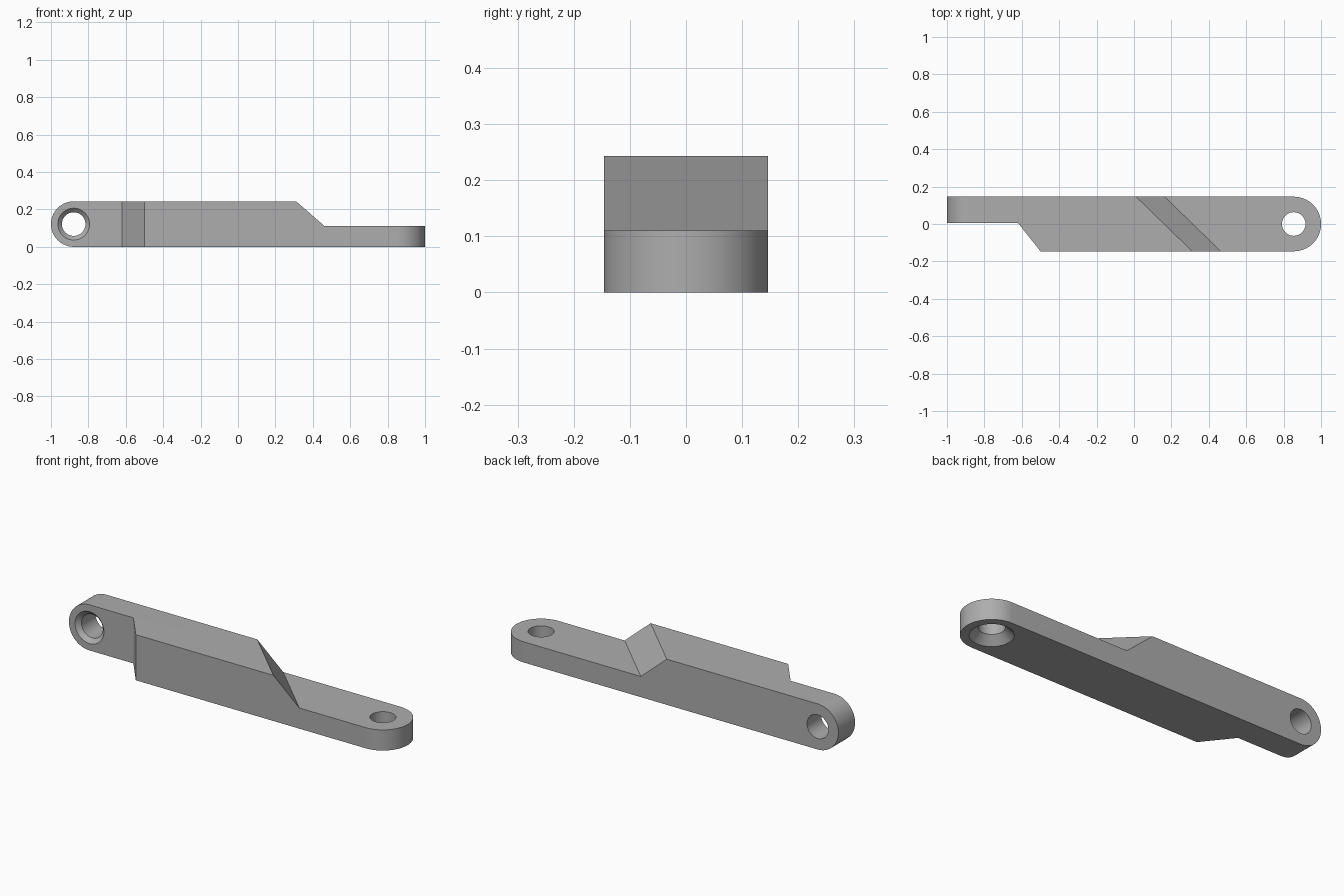
import bpy
import bmesh
import math
from mathutils import Vector

if "Cube" in bpy.data.objects:
    bpy.data.objects.remove(bpy.data.objects["Cube"])

WIDTH, HEIGHT = 0.146, 0.243      # half depth and full height
THIN_Y, THIN_Z = 0.005, 0.11      # where the two thinned ends start
LEFT_X, RIGHT_X = -0.8785, 0.854  # hole centres

grey = bpy.data.materials.new("grey")
grey.use_nodes = True
grey.diffuse_color = (0.42, 0.42, 0.42, 1)
grey.node_tree.nodes["Principled BSDF"].inputs["Base Color"].default_value = (0.42, 0.42, 0.42, 1)


def solid(name, rings):
    """Closed solid skinned through matching rings of points."""
    bm = bmesh.new()
    loops = [[bm.verts.new(p) for p in ring] for ring in rings]
    n = len(loops[0])
    for a, b in zip(loops, loops[1:]):
        for i in range(n):
            j = (i + 1) % n
            bm.faces.new((a[i], a[j], b[j], b[i]))
    bm.faces.new(loops[0][::-1])
    bm.faces.new(loops[-1])
    bmesh.ops.recalc_face_normals(bm, faces=bm.faces)
    mesh = bpy.data.meshes.new(name)
    bm.to_mesh(mesh)
    bm.free()
    mesh.materials.append(grey)
    obj = bpy.data.objects.new(name, mesh)
    bpy.context.collection.objects.link(obj)
    return obj


def arc(cx, cy, r, start, end, steps=40):
    angles = [math.radians(start + (end - start) * i / steps) for i in range(steps + 1)]
    return [(cx + r * math.cos(a), cy + r * math.sin(a)) for a in angles]


def drill(name, centre, axis, steps):
    """Stepped round cutter; steps are (distance along axis, radius)."""
    axis = Vector(axis)
    u = axis.orthogonal().normalized()
    v = axis.cross(u)
    rings = [[Vector(centre) + axis * d + u * x + v * y
              for x, y in arc(0, 0, r, 0, 360, 64)[:-1]] for d, r in steps]
    return solid(name, rings)


def combine(target, cutter, operation):
    cutter.hide_render = True
    bpy.context.view_layer.objects.active = target
    mod = target.modifiers.new(operation, "BOOLEAN")
    mod.operation, mod.solver, mod.object = operation, "EXACT", cutter
    bpy.ops.object.modifier_apply(modifier=mod.name)
    bpy.data.objects.remove(cutter)


# Plan outline: thinned left end, angled shoulder, round right end
plan = [(-1.1, WIDTH), (-1.1, THIN_Y), (-0.62, THIN_Y), (-0.5, -WIDTH)]
plan += arc(RIGHT_X, 0, WIDTH, -90, 90)
bar = solid("link_bar", [[(x, y, z) for x, y in plan] for z in (0, HEIGHT)])

# Side outline: rounds the left end
side = [(1.1, 0), (1.1, HEIGHT)] + arc(LEFT_X, HEIGHT / 2, HEIGHT / 2, 90, 270)
combine(bar, solid("side_outline", [[(x, y, z) for x, z in side] for y in (-0.3, 0.3)]), "INTERSECT")

# Skewed ramp that lowers the right end
SLOPE = 0.153 / (HEIGHT - THIN_Z)
top = HEIGHT + 0.1
rings = []
for y in (-0.2, 0.2):
    foot = 0.314 - 1.027 * y
    foot_x = foot
    rings.append([(foot_x, y, THIN_Z), (1.3, y, THIN_Z), (1.3, y, top),
                  (foot_x - SLOPE * (top - THIN_Z), y, top)])
combine(bar, solid("ramp_cutter", rings), "DIFFERENCE")

# Countersunk holes: left one opens wide to the front, right one underneath
HOLE = 0.063
combine(bar, drill("left_hole", (LEFT_X, THIN_Y, HEIGHT / 2), (0, 1, 0),
                   [(-0.01, 0.095), (0.022, HOLE), (0.3, HOLE)]), "DIFFERENCE")
combine(bar, drill("right_hole", (RIGHT_X, 0, 0), (0, 0, 1),
                   [(-0.01, 0.114), (0.041, HOLE), (0.3, HOLE)]), "DIFFERENCE")

# Smooth round ends and bores, crisp edges elsewhere
bpy.ops.object.select_all(action="DESELECT")
bar.select_set(True)
bpy.context.view_layer.objects.active = bar
bpy.ops.object.shade_smooth_by_angle(angle=math.radians(20))
